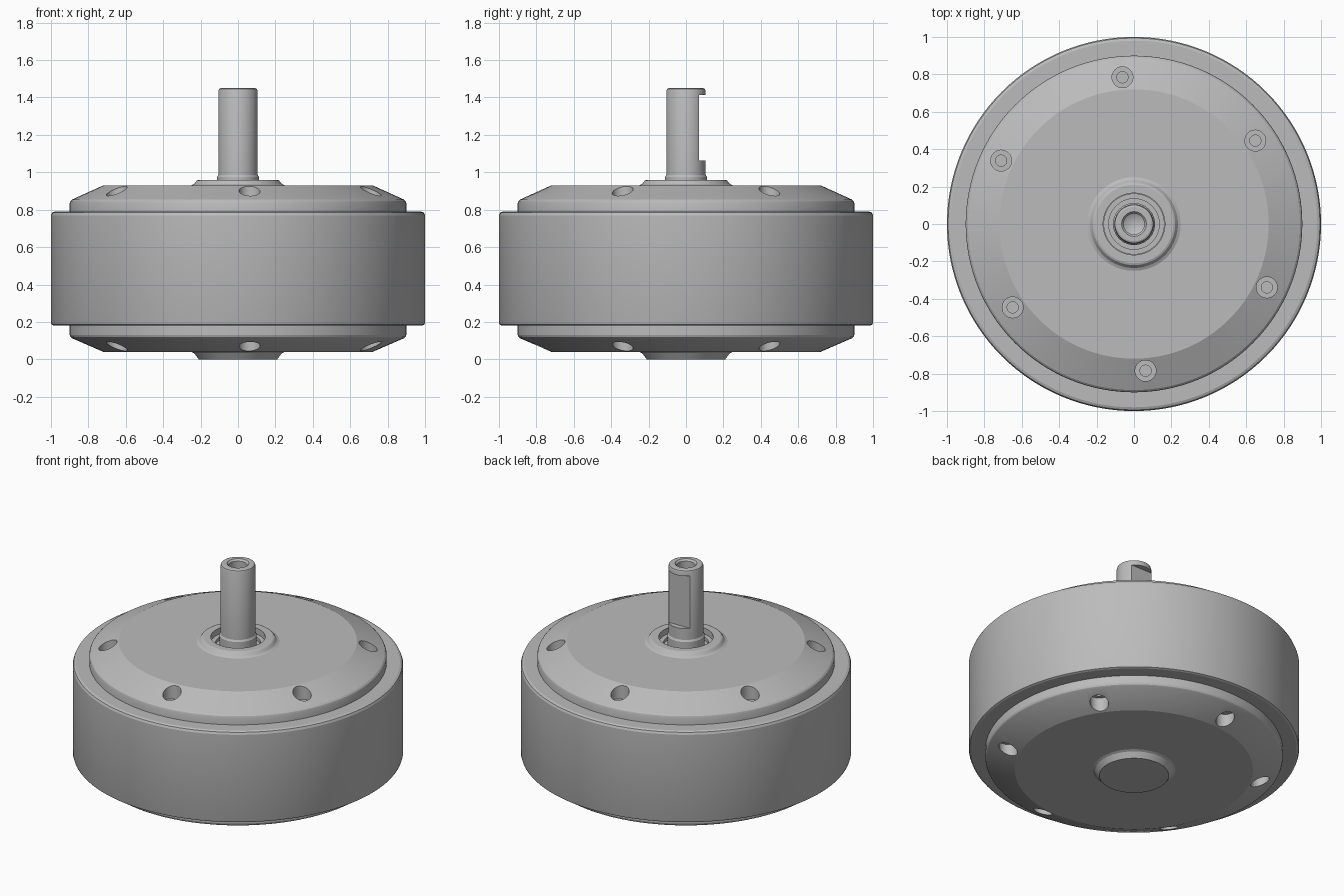
import bpy, bmesh, math
from mathutils import Matrix

cube = bpy.data.objects.get("Cube")
if cube:
    bpy.data.objects.remove(cube, do_unlink=True)

grey = bpy.data.materials.new("machined grey")
grey.use_nodes = True
colour = (0.5, 0.5, 0.5, 1)
grey.diffuse_color = colour
grey.node_tree.nodes["Principled BSDF"].inputs["Base Color"].default_value = colour


def finish(name, bm):
    bmesh.ops.remove_doubles(bm, verts=bm.verts, dist=1e-5)
    bmesh.ops.recalc_face_normals(bm, faces=bm.faces)
    mesh = bpy.data.meshes.new(name)
    bm.to_mesh(mesh)
    bm.free()
    mesh.materials.append(grey)
    obj = bpy.data.objects.new(name, mesh)
    bpy.context.collection.objects.link(obj)
    return obj


def lathe(name, profile, steps=128):
    """Revolve (radius, height) points about z into a closed solid."""
    bm = bmesh.new()
    verts = [bm.verts.new((r, 0, z)) for r, z in profile]
    edges = [bm.edges.new(pair) for pair in zip(verts, verts[1:])]
    bmesh.ops.spin(bm, geom=verts + edges, cent=(0, 0, 0), axis=(0, 0, 1),
                   angle=math.tau, steps=steps, use_duplicate=False)
    return finish(name, bm)


def cylinder(bm, radius, low, high, x, y):
    bmesh.ops.create_cone(bm, cap_ends=True, segments=32, radius1=radius,
                          radius2=radius, depth=high - low,
                          matrix=Matrix.Translation((x, y, (low + high) / 2)))


def select_only(obj):
    bpy.ops.object.select_all(action='DESELECT')
    obj.select_set(True)
    bpy.context.view_layer.objects.active = obj


def cut(obj, cutter):
    mod = obj.modifiers.new("cut", 'BOOLEAN')
    mod.operation = 'DIFFERENCE'
    mod.solver = 'EXACT'
    mod.object = cutter
    select_only(obj)
    bpy.ops.object.modifier_apply(modifier=mod.name)
    bpy.data.objects.remove(cutter, do_unlink=True)


def smooth(obj):
    select_only(obj)
    bpy.ops.object.shade_smooth_by_angle(angle=math.radians(20))


def bolt_cutter(radius, low, high):
    """Six cylinders on the bolt circle."""
    bm = bmesh.new()
    for i in range(6):
        a = math.radians(34.5 + 60 * i)
        cylinder(bm, radius, low, high, 0.787 * math.cos(a), 0.787 * math.sin(a))
    return finish("bolt_cutter", bm)


# Outer drum with rounded rims
drum = lathe("outer_drum", [
    (0, 0.18), (0.985, 0.18), (0.996, 0.185), (1, 0.196),
    (1, 0.77), (0.994, 0.784), (0.98, 0.79), (0, 0.79)])

# Upper cap with raised boss and bearing recess
upper = lathe("upper_cap", [
    (0, 0.77), (0.9, 0.77), (0.9, 0.835), (0.896, 0.846), (0.888, 0.854),
    (0.72, 0.93), (0.25, 0.93), (0.235, 0.937), (0.22, 0.956), (0.21, 0.96),
    (0.165, 0.96), (0.165, 0.90), (0, 0.90)])

# Lower cap with closed boss
lower = lathe("lower_cap", [
    (0, 0.20), (0.9, 0.20), (0.9, 0.13), (0.896, 0.12), (0.888, 0.113),
    (0.72, 0.04), (0.25, 0.04), (0.235, 0.033), (0.21, 0), (0, 0)])

# Counterbored bolt holes in both caps
for cap, face, inner, deep in ((upper, 1.0, 0.835, 0.80), (lower, -0.1, 0.135, 0.17)):
    for radius, depth in ((0.056, inner), (0.03, deep)):
        cut(cap, bolt_cutter(radius, min(face, depth), max(face, depth)))

# Bearing ring around the shaft
bearing = lathe("bearing_ring", [
    (0.135, 0.89), (0.163, 0.89), (0.163, 0.922), (0.135, 0.922), (0.135, 0.89)], 96)

# Shaft with collar and centre bore
shaft = lathe("shaft", [
    (0, 0.89), (0.112, 0.89), (0.112, 0.975), (0.105, 0.986), (0.105, 1.435),
    (0.101, 1.446), (0.092, 1.45), (0.066, 1.45), (0.055, 1.438),
    (0.055, 1.25), (0, 1.22)], 96)

# Flat milled into the back of the shaft
bm = bmesh.new()
bmesh.ops.create_cube(bm, size=1, matrix=Matrix.Translation((0, 0.17, 1.237))
                      @ Matrix.Diagonal((0.4, 0.2, 0.35, 1)))
cut(shaft, finish("flat_cutter", bm))

for part in (drum, upper, lower, bearing, shaft):
    smooth(part)
